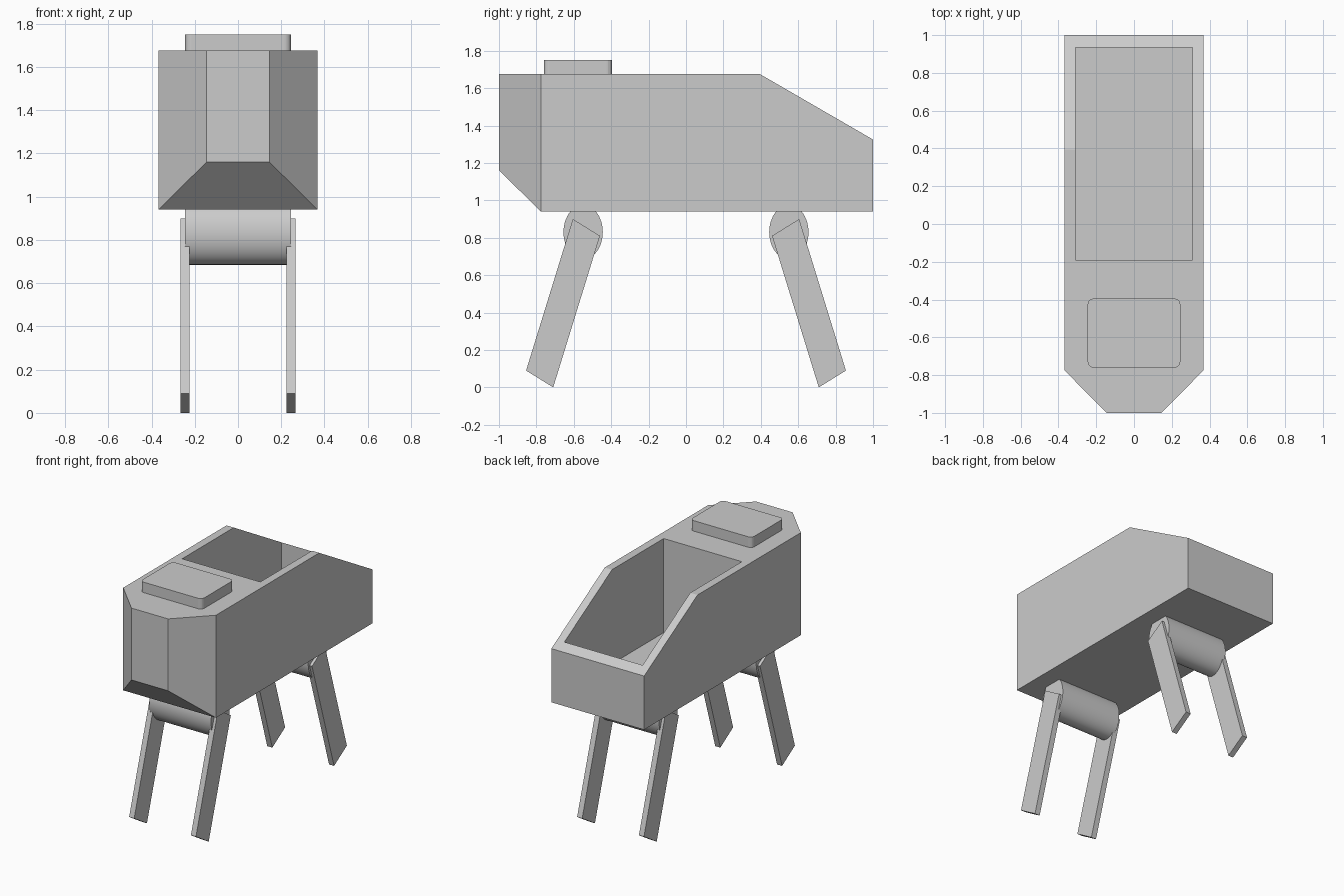
import bpy
import bmesh
from mathutils import Vector

cube = bpy.data.objects.get("Cube")
if cube:
    bpy.data.objects.remove(cube, do_unlink=True)

grey = bpy.data.materials.new("plain_grey")
grey.use_nodes = True
colour = (0.6, 0.6, 0.6, 1)
grey.diffuse_color = colour
grey.node_tree.nodes["Principled BSDF"].inputs["Base Color"].default_value = colour


def add_object(name, bm):
    """Turn a bmesh into a grey object in the scene."""
    bmesh.ops.recalc_face_normals(bm, faces=bm.faces)
    mesh = bpy.data.meshes.new(name)
    bm.to_mesh(mesh)
    bm.free()
    mesh.materials.append(grey)
    obj = bpy.data.objects.new(name, mesh)
    bpy.context.collection.objects.link(obj)
    return obj


def side_prism(name, profile, x0, x1):
    """Extrude a (y, z) profile sideways from x0 to x1."""
    bm = bmesh.new()
    face = bm.faces.new([bm.verts.new((x0, y, z)) for y, z in profile])
    moved = bmesh.ops.extrude_face_region(bm, geom=[face])["geom"]
    verts = [v for v in moved if isinstance(v, bmesh.types.BMVert)]
    bmesh.ops.translate(bm, verts=verts, vec=Vector((x1 - x0, 0, 0)))
    return add_object(name, bm)


def box(name, x, y0, y1, z0, z1):
    return side_prism(name, [(y0, z0), (y1, z0), (y1, z1), (y0, z1)], -x, x)


# Body: side walls plus a narrower nose, wrapped by a convex hull
FLOOR, TOP = 0.94, 1.675
wall = [(-0.775, FLOOR), (1, FLOOR), (1, 1.325), (0.395, TOP), (-0.775, TOP)]
nose = [(-1, 1.16), (-1, TOP)]
bm = bmesh.new()
for side in (-1, 1):
    for half_width, points in ((0.368, wall), (0.145, nose)):
        for y, z in points:
            bm.verts.new((side * half_width, y, z))
bmesh.ops.convex_hull(bm, input=bm.verts)
bmesh.ops.dissolve_limit(bm, angle_limit=0.01, verts=bm.verts, edges=bm.edges)
body = add_object("body", bm)

# Open cargo bay, cut down through the sloping rear
cutter = box("bay_cutter", 0.31, -0.19, 0.935, 1.0, 2.0)
cutter.hide_render = True
cutter.hide_viewport = True
cut = body.modifiers.new("bay", 'BOOLEAN')
cut.operation = 'DIFFERENCE'
cut.solver = 'EXACT'
cut.object = cutter

# Roof hatch with rounded upright corners
hatch = box("roof_hatch", 0.245, -0.76, -0.395, TOP - 0.01, 1.75)
bm = bmesh.new()
bm.from_mesh(hatch.data)
upright = [e for e in bm.edges
           if abs(e.verts[0].co.z - e.verts[1].co.z) > 0.05]
bmesh.ops.bevel(bm, geom=upright, offset=0.03, segments=5, profile=0.5,
                affect='EDGES')
bm.to_mesh(hatch.data)
bm.free()

# Oval hip barrels and slanted legs, front and rear
for end, sign in (("front", 1), ("rear", -1)):
    bpy.ops.mesh.primitive_cylinder_add(
        vertices=48, radius=1, depth=2, location=(0, -0.55 * sign, 0.83),
        rotation=(0, 1.5707963, 0))
    barrel = bpy.context.object
    barrel.name = end + "_hip_barrel"
    barrel.scale = (0.145, 0.105, 0.245)
    barrel.data.materials.append(grey)
    bpy.ops.object.transform_apply(location=False, rotation=True, scale=True)
    bpy.ops.object.shade_smooth_by_angle()

    leg = [(-0.605, 0.90), (-0.46, 0.81), (-0.71, 0), (-0.855, 0.09)]
    leg = [(y * sign, z) for y, z in leg]
    for hand, side in (("left", 1), ("right", -1)):
        side_prism(f"{end}_{hand}_leg", leg, side * 0.225, side * 0.265)
